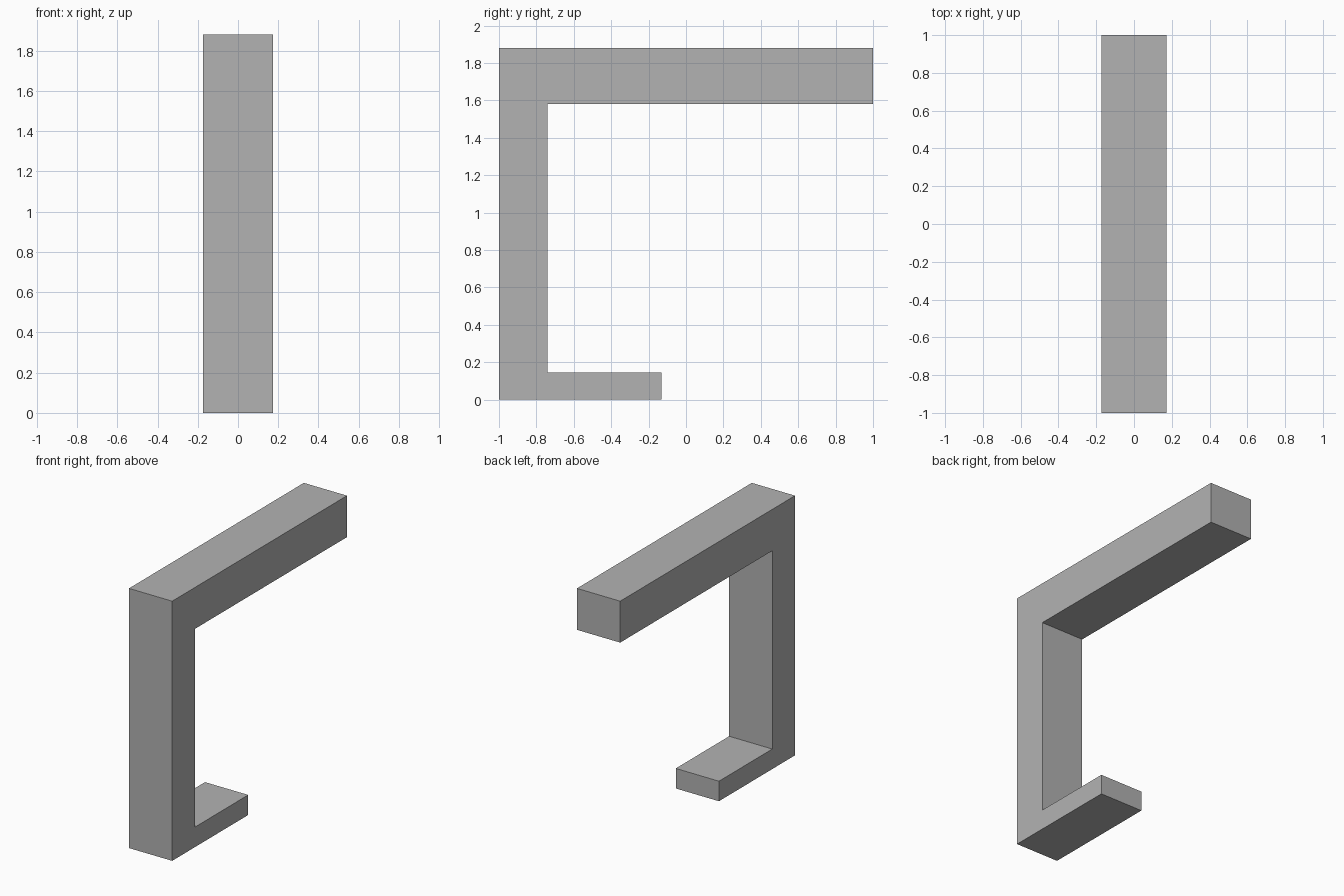
import bpy
import bmesh

if "Cube" in bpy.data.objects:
    bpy.data.objects.remove(bpy.data.objects["Cube"])

HALF_WIDTH = 0.173

# Side profile (y, z): top arm, upright and short foot as one bent bar
PROFILE = [(-1, 0), (-0.13, 0), (-0.13, 0.145), (-0.74, 0.145),
           (-0.74, 1.58), (1, 1.58), (1, 1.88), (-1, 1.88)]

grey = bpy.data.materials.new("plain grey")
grey.diffuse_color = (0.448, 0.448, 0.448, 1)
grey.use_nodes = True
grey.node_tree.nodes["Principled BSDF"].inputs["Base Color"].default_value = grey.diffuse_color

# Extrude the profile across the width
bm = bmesh.new()
side = bm.faces.new([bm.verts.new((-HALF_WIDTH, y, z)) for y, z in PROFILE])
result = bmesh.ops.extrude_face_region(bm, geom=[side], use_keep_orig=True)
moved = [g for g in result["geom"] if isinstance(g, bmesh.types.BMVert)]
bmesh.ops.translate(bm, verts=moved, vec=(2 * HALF_WIDTH, 0, 0))
bmesh.ops.recalc_face_normals(bm, faces=bm.faces[:])

mesh = bpy.data.meshes.new("bracket")
bm.to_mesh(mesh)
bm.free()
mesh.materials.append(grey)
bracket = bpy.data.objects.new("bracket", mesh)
bpy.context.collection.objects.link(bracket)
